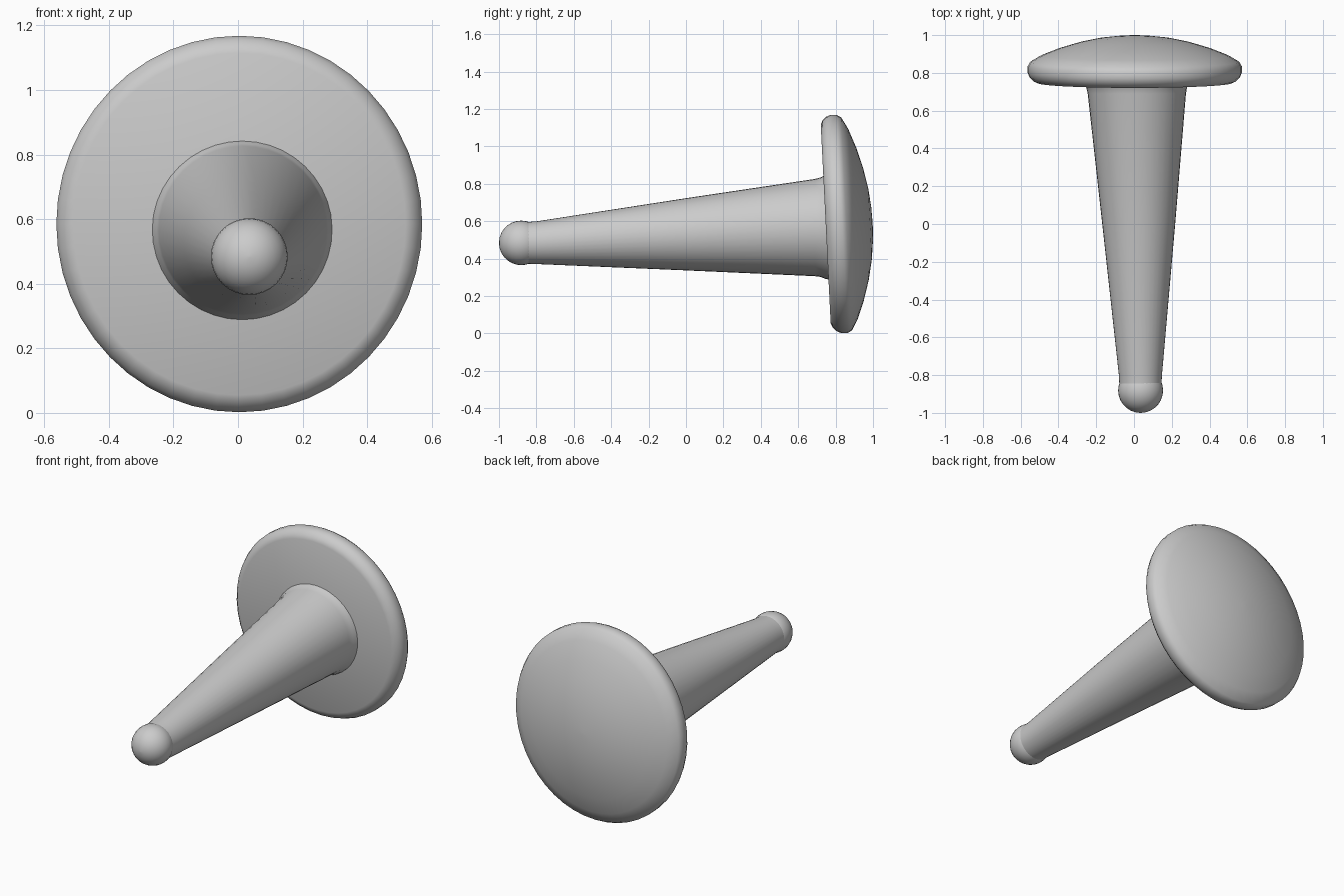
import bpy
import bmesh
import math

cube = bpy.data.objects.get("Cube")
if cube:
    bpy.data.objects.remove(cube, do_unlink=True)

grey = bpy.data.materials.new("plain grey")
grey.use_nodes = True
colour = (0.6, 0.6, 0.6, 1)
grey.diffuse_color = colour
grey.node_tree.nodes["Principled BSDF"].inputs["Base Color"].default_value = colour


def loft(name, rings, sides, lean=0.0, squash=1.0):
    """Join rings of (y, centre x, centre z, radius) along y; lean tilts each ring."""
    bm = bmesh.new()
    loops = []
    for y, cx, cz, r in rings:
        loop = []
        for i in range(sides):
            a = 2 * math.pi * i / sides
            dz = r * math.sin(a)
            loop.append(bm.verts.new((cx + r * squash * math.cos(a), y + lean * dz, cz + dz)))
        loops.append(loop)
    for low, high in zip(loops, loops[1:]):
        for i in range(sides):
            j = (i + 1) % sides
            bm.faces.new((low[i], low[j], high[j], high[i]))
    bm.faces.new(loops[0])
    bm.faces.new(loops[-1])
    bmesh.ops.recalc_face_normals(bm, faces=bm.faces)
    mesh = bpy.data.meshes.new(name)
    bm.to_mesh(mesh)
    bm.free()
    mesh.materials.append(grey)
    obj = bpy.data.objects.new(name, mesh)
    bpy.context.collection.objects.link(obj)
    bpy.ops.object.select_all(action='DESELECT')
    obj.select_set(True)
    bpy.context.view_layer.objects.active = obj
    bpy.ops.object.shade_smooth_by_angle(angle=math.radians(40))
    return obj


# Domed disc, leaning slightly forward at the top
profile = [(0.53, 0.747), (0.553, 0.757), (0.573, 0.777), (0.583, 0.80), (0.583, 0.835),
           (0.57, 0.858), (0.51, 0.892), (0.41, 0.93), (0.3, 0.962), (0.19, 0.984),
           (0.09, 0.995), (0.01, 0.998)]
loft("domed_disc", [(y, 0.004, 0.585, r) for r, y in profile], 48, -0.05, 0.972)

# Tapered stem with a small flare where it meets the disc
loft("tapered_stem", [(-0.86, 0.034, 0.484, 0.111), (-0.8, 0.034, 0.485, 0.114),
                      (0.0, 0.025, 0.53, 0.193), (0.69, 0.015, 0.566, 0.26),
                      (0.72, 0.014, 0.568, 0.266), (0.745, 0.013, 0.57, 0.278),
                      (0.78, 0.013, 0.57, 0.285)], 40)

# Rounded tip
radius, steps = 0.119, 14
tip = []
for k in range(steps + 1):
    a = math.pi * (0.01 + 0.98 * k / steps)
    tip.append((-0.881 - radius * math.cos(a), 0.035, 0.484, radius * math.sin(a)))
loft("round_tip", tip, 32)
